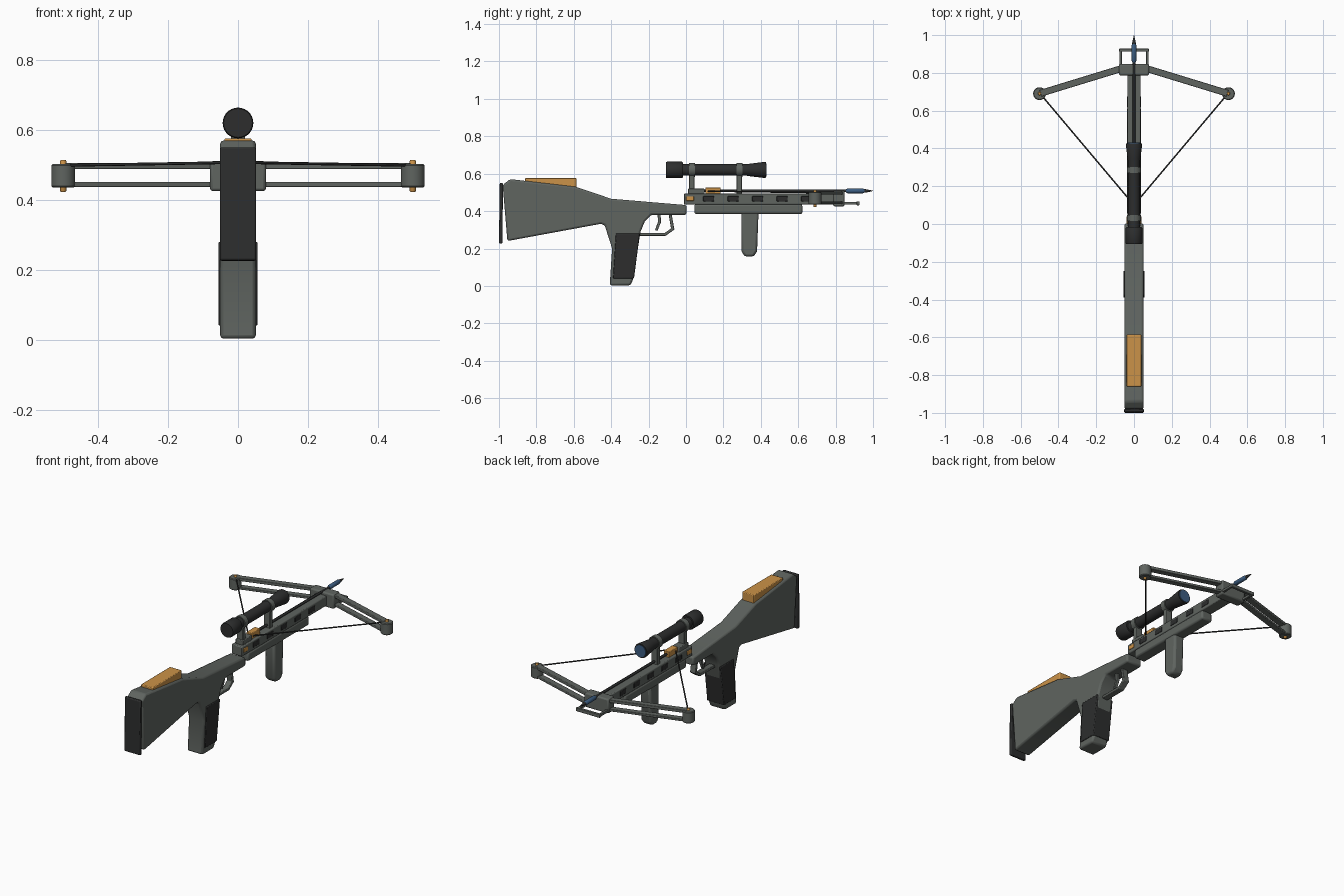
import bpy, bmesh, math
from mathutils import Vector

if "Cube" in bpy.data.objects:
    bpy.data.objects.remove(bpy.data.objects["Cube"])


def material(name, rgb):
    m = bpy.data.materials.new(name)
    m.diffuse_color = (*rgb, 1)
    m.use_nodes = True
    m.node_tree.nodes["Principled BSDF"].inputs["Base Color"].default_value = m.diffuse_color
    return m


GRAY = material("gunmetal gray", (0.115, 0.128, 0.117))
DARK = material("dark rubber", (0.026, 0.027, 0.027))
ORANGE = material("orange", (0.60, 0.29, 0.065))
BLUE = material("blue", (0.045, 0.11, 0.22))


def finish(name, bm, mat, bevel=0.0, segments=2):
    bmesh.ops.recalc_face_normals(bm, faces=bm.faces)
    me = bpy.data.meshes.new(name)
    bm.to_mesh(me)
    bm.free()
    me.materials.append(mat)
    ob = bpy.data.objects.new(name, me)
    bpy.context.collection.objects.link(ob)
    if bevel:
        b = ob.modifiers.new("bevel", 'BEVEL')
        b.width, b.segments = bevel, segments
        b.limit_method = 'ANGLE'
        b.angle_limit = math.radians(35)
    bpy.ops.object.select_all(action='DESELECT')
    ob.select_set(True)
    bpy.context.view_layer.objects.active = ob
    bpy.ops.object.shade_smooth_by_angle(angle=math.radians(35))
    return ob


def side_profile(name, pts, half, mat, bevel=0.0, x=0.0):
    """Extrude a (y, z) outline across x."""
    bm = bmesh.new()
    f = bm.faces.new([bm.verts.new((x - half, y, z)) for y, z in pts])
    g = bmesh.ops.extrude_face_region(bm, geom=[f])
    bmesh.ops.translate(bm, vec=(2 * half, 0, 0),
                        verts=[v for v in g['geom'] if isinstance(v, bmesh.types.BMVert)])
    return finish(name, bm, mat, bevel)


def box(name, half, y0, y1, z0, z1, mat, bevel=0.0, x=0.0):
    return side_profile(name, [(y0, z0), (y1, z0), (y1, z1), (y0, z1)], half, mat, bevel, x)


def lathe(name, profile, mat, axis='Y', center=(0, 0, 0), n=28):
    """Revolve (position, radius) pairs around an axis."""
    bm = bmesh.new()
    rings = []
    for p, r in profile:
        ring = []
        for i in range(n):
            a = 2 * math.pi * i / n
            u, v = r * math.cos(a), r * math.sin(a)
            co = (u, p, v) if axis == 'Y' else (u, v, p)
            ring.append(bm.verts.new(Vector(co) + Vector(center)))
        rings.append(ring)
    for a, b in zip(rings, rings[1:]):
        for i in range(n):
            j = (i + 1) % n
            bm.faces.new((a[i], a[j], b[j], b[i]))
    bm.faces.new(rings[0])
    bm.faces.new(rings[-1])
    return finish(name, bm, mat)


def rod(name, pts, radius, mat):
    cu = bpy.data.curves.new(name, 'CURVE')
    cu.dimensions = '3D'
    cu.bevel_depth, cu.bevel_resolution, cu.use_fill_caps = radius, 2, True
    sp = cu.splines.new('POLY')
    sp.points.add(len(pts) - 1)
    for p, co in zip(sp.points, pts):
        p.co = (*co, 1)
    cu.materials.append(mat)
    ob = bpy.data.objects.new(name, cu)
    bpy.context.collection.objects.link(ob)
    return ob


# Stock with pistol grip
side_profile("stock", [
    (-0.98, 0.54), (-0.94, 0.571), (-0.59, 0.53), (-0.40, 0.466), (0.003, 0.432), (0.003, 0.38),
    (-0.185, 0.38), (-0.22, 0.345), (-0.243, 0.29), (-0.285, 0.03), (-0.297, 0.003),
    (-0.408, 0.003), (-0.395, 0.20), (-0.435, 0.325), (-0.455, 0.332), (-0.955, 0.24)],
    0.051, GRAY, 0.01)
side_profile("butt_pad", [(-1.0, 0.228), (-0.982, 0.225), (-0.978, 0.55), (-0.996, 0.55)],
             0.052, DARK, 0.005)
side_profile("cheek_rest", [(-0.86, 0.545), (-0.585, 0.515), (-0.585, 0.576), (-0.86, 0.576)],
             0.039, ORANGE, 0.004)
side_profile("grip_panel", [(-0.375, 0.28), (-0.247, 0.28), (-0.278, 0.04), (-0.39, 0.04)],
             0.056, DARK, 0.004)

# Trigger and guard
side_profile("trigger_guard", [
    (-0.25, 0.268), (-0.108, 0.268), (-0.062, 0.302), (-0.078, 0.39), (-0.094, 0.39),
    (-0.08, 0.307), (-0.113, 0.284), (-0.25, 0.284)], 0.018, GRAY, 0.003)
side_profile("trigger", [
    (-0.152, 0.39), (-0.15, 0.342), (-0.166, 0.298), (-0.153, 0.294), (-0.134, 0.34),
    (-0.136, 0.39)], 0.009, GRAY, 0.002)

# Rail, slots and small accents
box("rail", 0.035, -0.012, 0.82, 0.435, 0.493, GRAY, 0.005)
for k in range(5):
    y = 0.092 + 0.131 * k
    box("rail_slot", 0.038, y, y + 0.058, 0.451, 0.48, DARK, 0.003)
box("safety_switch", 0.039, 0.0, 0.042, 0.455, 0.479, ORANGE, 0.003)
box("latch_base", 0.024, 0.01, 0.10, 0.485, 0.52, GRAY, 0.004)
box("latch", 0.018, 0.103, 0.185, 0.49, 0.526, ORANGE, 0.003)

# Fore end and vertical grip
box("fore_end", 0.036, 0.045, 0.622, 0.384, 0.437, GRAY, 0.01)
side_profile("front_grip", [
    (0.296, 0.40), (0.388, 0.40), (0.38, 0.185), (0.362, 0.157), (0.314, 0.157), (0.297, 0.185)],
    0.033, GRAY, 0.012)

# Scope
SZ = 0.62
lathe("scope_body", [
    (-0.107, 0.041), (-0.102, 0.044), (-0.022, 0.044), (-0.016, 0.040), (-0.016, 0.031),
    (0.325, 0.031), (0.345, 0.034), (0.42, 0.043), (0.427, 0.041)], DARK, center=(0, 0, SZ))
lathe("front_lens", [(0.42, 0.035), (0.431, 0.035)], BLUE, center=(0, 0, SZ))
for y in (0.031, 0.285):
    lathe("scope_ring", [(y - 0.016, 0.037), (y + 0.016, 0.037)], GRAY, center=(0, 0, SZ))
    box("scope_mount", 0.02, y - 0.014, y + 0.014, 0.485, 0.60, GRAY, 0.003)

# Limb block and foot stirrup
box("limb_block", 0.08, 0.787, 0.847, 0.425, 0.511, GRAY, 0.008)
for s in (-1, 1):
    box("stirrup_arm", 0.007, 0.84, 0.925, 0.434, 0.449, GRAY, 0.002, x=s * 0.071)
box("stirrup_bar", 0.079, 0.912, 0.928, 0.431, 0.452, GRAY, 0.003)

# Limbs, tips and strings
for s in (-1, 1):
    root, tip = Vector((s * 0.06, 0.825, 0)), Vector((s * 0.495, 0.692, 0))
    d = (tip - root).normalized()
    side = Vector((-d.y, d.x, 0)) * 0.018
    for name, z0, z1 in (("upper_limb", 0.488, 0.506), ("lower_limb", 0.437, 0.451)):
        bm = bmesh.new()
        f = bm.faces.new([bm.verts.new(p + Vector((0, 0, z0)))
                          for p in (root + side, tip + side, tip - side, root - side)])
        g = bmesh.ops.extrude_face_region(bm, geom=[f])
        bmesh.ops.translate(bm, vec=(0, 0, z1 - z0),
                            verts=[v for v in g['geom'] if isinstance(v, bmesh.types.BMVert)])
        finish(name, bm, GRAY, 0.003)
    c = (s * 0.5, 0.69, 0)
    lathe("limb_tip", [(0.435, 0.030), (0.439, 0.034), (0.499, 0.034), (0.503, 0.030)],
          GRAY, 'Z', c)
    lathe("tip_pin", [(0.423, 0.007), (0.426, 0.009), (0.511, 0.009), (0.514, 0.007)],
          ORANGE, 'Z', c, 12)
    rod("string", [(s * 0.48, 0.67, 0.499), (0, 0.10, 0.507)], 0.004, DARK)

# Bolt
lathe("bolt_shaft", [(0.10, 0.007), (0.87, 0.007)], DARK, center=(0, 0, 0.508), n=12)
lathe("bolt_head", [(0.855, 0.008), (0.865, 0.013), (0.945, 0.013), (0.957, 0.008)],
      BLUE, center=(0, 0, 0.508), n=16)
lathe("bolt_point", [(0.95, 0.0095), (0.96, 0.0095), (1.0, 0.0008)], DARK,
      center=(0, 0, 0.508), n=12)
